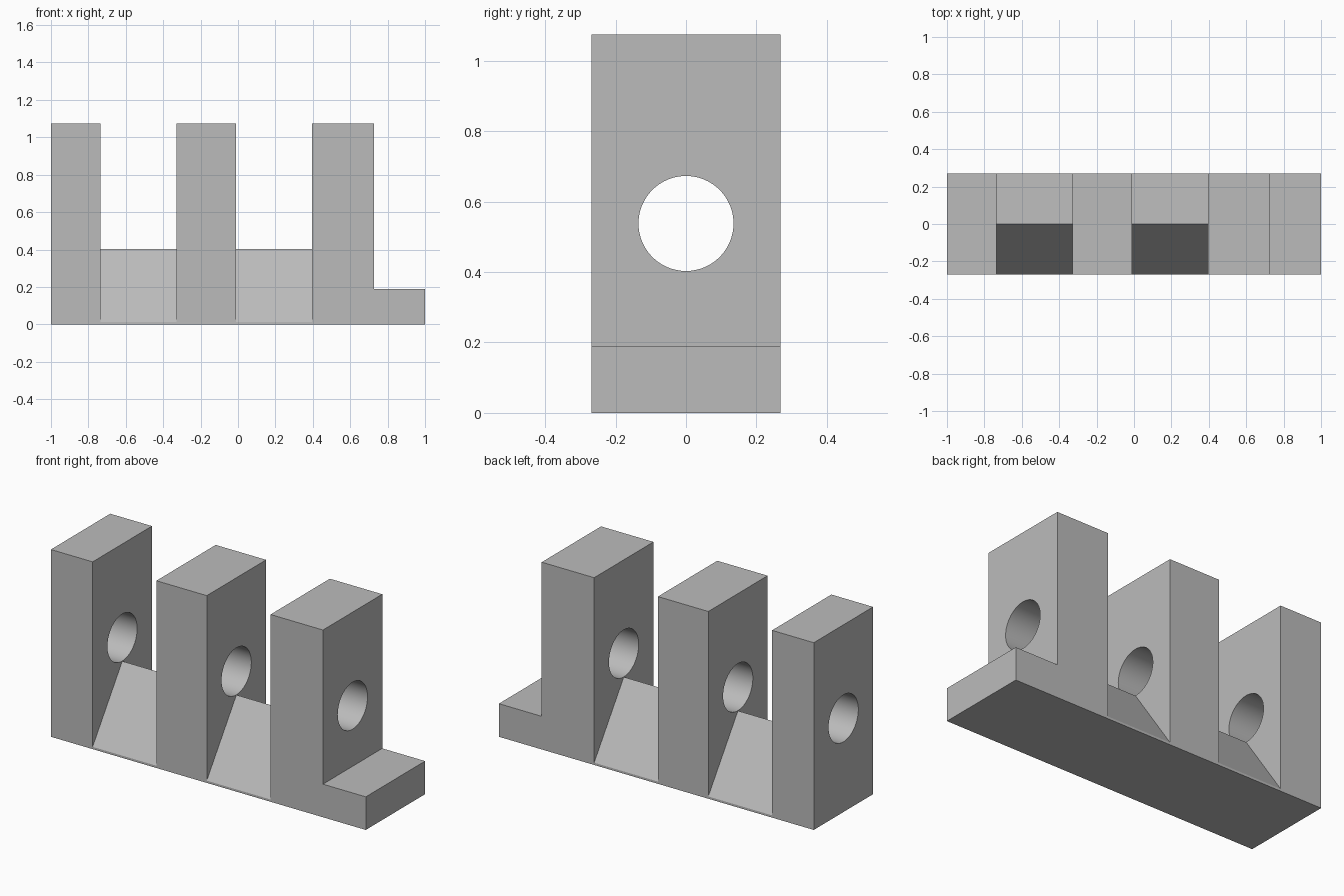
import bpy, bmesh, math
from mathutils import Vector

if "Cube" in bpy.data.objects:
    bpy.data.objects.remove(bpy.data.objects["Cube"])

HALF_DEPTH, HEIGHT, STEP, LIP = 0.269, 1.075, 0.19, 0.013
HOLE_R, HOLE_Z, RIDGE_Z = 0.135, 0.538, 0.402
GAPS = [(-0.735, -0.33), (-0.01, 0.395)]
STEP_X = 0.728

grey = bpy.data.materials.new("plain grey")
grey.use_nodes = True
colour = (0.5, 0.5, 0.5, 1)
grey.diffuse_color = colour
grey.node_tree.nodes["Principled BSDF"].inputs["Base Color"].default_value = colour


def extrude_profile(name, points, offset):
    """Solid made by sweeping a closed outline along an offset."""
    bm = bmesh.new()
    face = bm.faces.new([bm.verts.new(p) for p in points])
    swept = bmesh.ops.extrude_face_region(bm, geom=[face])["geom"]
    verts = [g for g in swept if isinstance(g, bmesh.types.BMVert)]
    bmesh.ops.translate(bm, verts=verts, vec=Vector(offset))
    bmesh.ops.recalc_face_normals(bm, faces=bm.faces)
    mesh = bpy.data.meshes.new(name)
    bm.to_mesh(mesh)
    bm.free()
    mesh.materials.append(grey)
    obj = bpy.data.objects.new(name, mesh)
    bpy.context.collection.objects.link(obj)
    return obj


# Three posts and the end foot, as one comb-shaped outline
outline = [(-1, 0), (-1, HEIGHT)]
for x0, x1 in GAPS:
    outline += [(x0, HEIGHT), (x0, LIP), (x1, LIP), (x1, HEIGHT)]
outline += [(STEP_X, HEIGHT), (STEP_X, STEP), (1, STEP), (1, 0)]
body = extrude_profile("post_block", [(x, -HALF_DEPTH, z) for x, z in outline],
                       (0, 2 * HALF_DEPTH, 0))

# Round bore through all the posts
bpy.ops.mesh.primitive_cylinder_add(vertices=64, radius=HOLE_R, depth=3,
                                    location=(0, 0, HOLE_Z),
                                    rotation=(0, math.pi / 2, 0))
cutter = bpy.context.object
cutter.name = "bore_cutter"
cutter.hide_render = True
cutter.data.materials.append(grey)
bore = body.modifiers.new("bore", 'BOOLEAN')
bore.operation, bore.solver, bore.object = 'DIFFERENCE', 'EXACT', cutter
bpy.ops.object.select_all(action='DESELECT')
body.select_set(True)
bpy.context.view_layer.objects.active = body
bpy.ops.object.modifier_apply(modifier=bore.name)
bpy.data.objects.remove(cutter)
bpy.ops.object.shade_smooth_by_angle(angle=math.radians(30))

# Triangular ridges between the posts
for side, (x0, x1) in zip(("right", "left"), GAPS):
    extrude_profile(side + "_ridge",
                    [(x0, -HALF_DEPTH, LIP), (x0, 0, RIDGE_Z), (x0, HALF_DEPTH, LIP)],
                    (x1 - x0, 0, 0))
